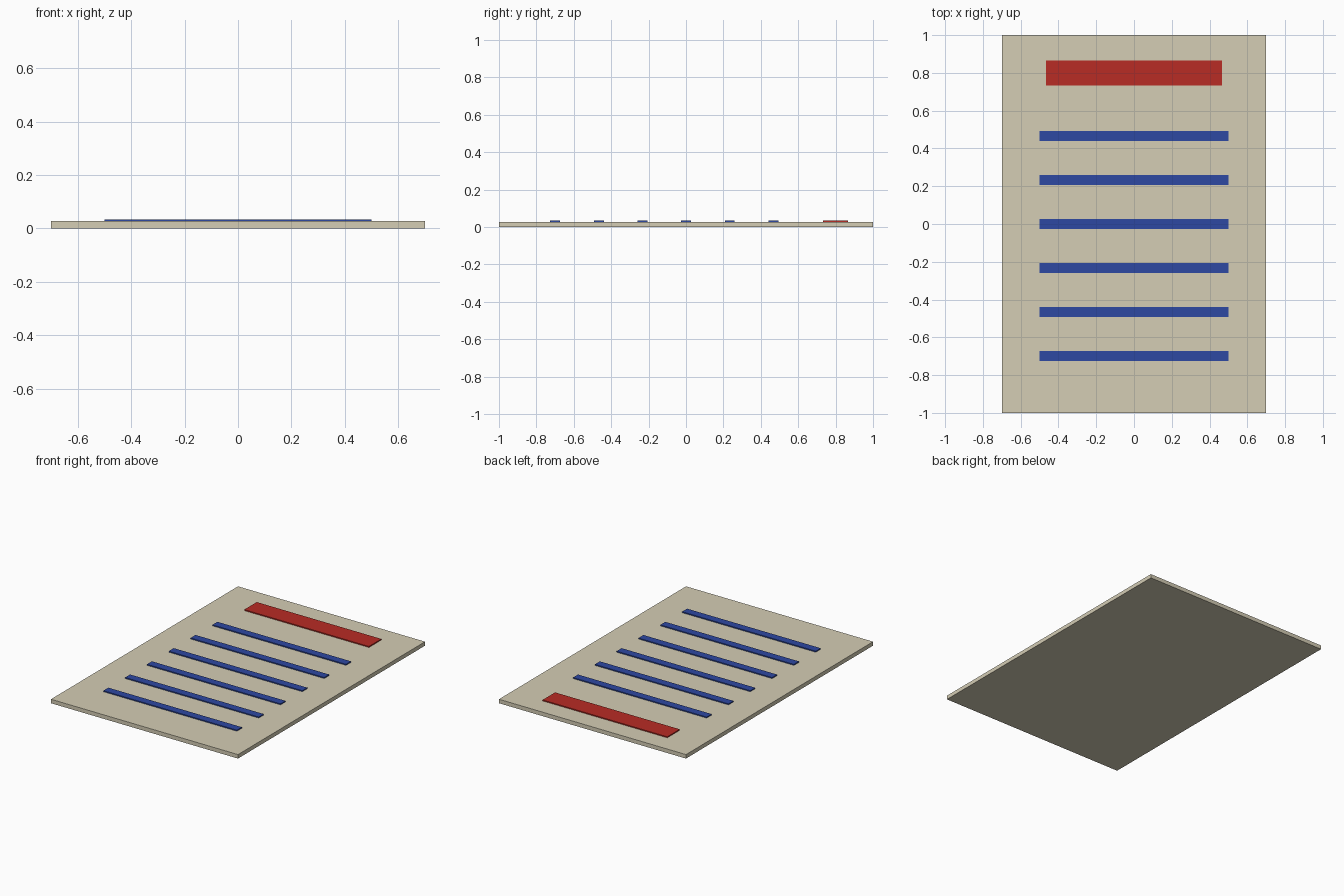
import bpy

if "Cube" in bpy.data.objects:
    bpy.data.objects.remove(bpy.data.objects["Cube"])

BOARD_TOP = 0.027
STRIP_TOP = 0.034


def material(name, rgb):
    mat = bpy.data.materials.new(name)
    mat.diffuse_color = (*rgb, 1.0)
    mat.use_nodes = True
    mat.node_tree.nodes["Principled BSDF"].inputs["Base Color"].default_value = mat.diffuse_color
    return mat


def box(name, width, depth, z_low, z_high, y, mat):
    bpy.ops.mesh.primitive_cube_add(size=1, location=(0, y, (z_low + z_high) / 2))
    obj = bpy.context.object
    obj.name = name
    obj.scale = (width, depth, z_high - z_low)
    bpy.ops.object.transform_apply(location=False, rotation=False, scale=True)
    obj.data.materials.append(mat)
    return obj


paper = material("paper", (0.66, 0.61, 0.46))
red = material("red", (0.48, 0.025, 0.018))
blue = material("blue", (0.027, 0.065, 0.36))

# Thin sheet
box("sheet", 1.4, 2.0, 0, BOARD_TOP, 0, paper)

# Wide heading strip
box("heading_strip", 0.933, 0.133, BOARD_TOP, STRIP_TOP, 0.8, red)

# Six evenly spaced row strips
for i in range(6):
    box(f"row_strip_{i + 1}", 1.0, 0.053, BOARD_TOP, STRIP_TOP, 0.467 - i * 0.2333, blue)
